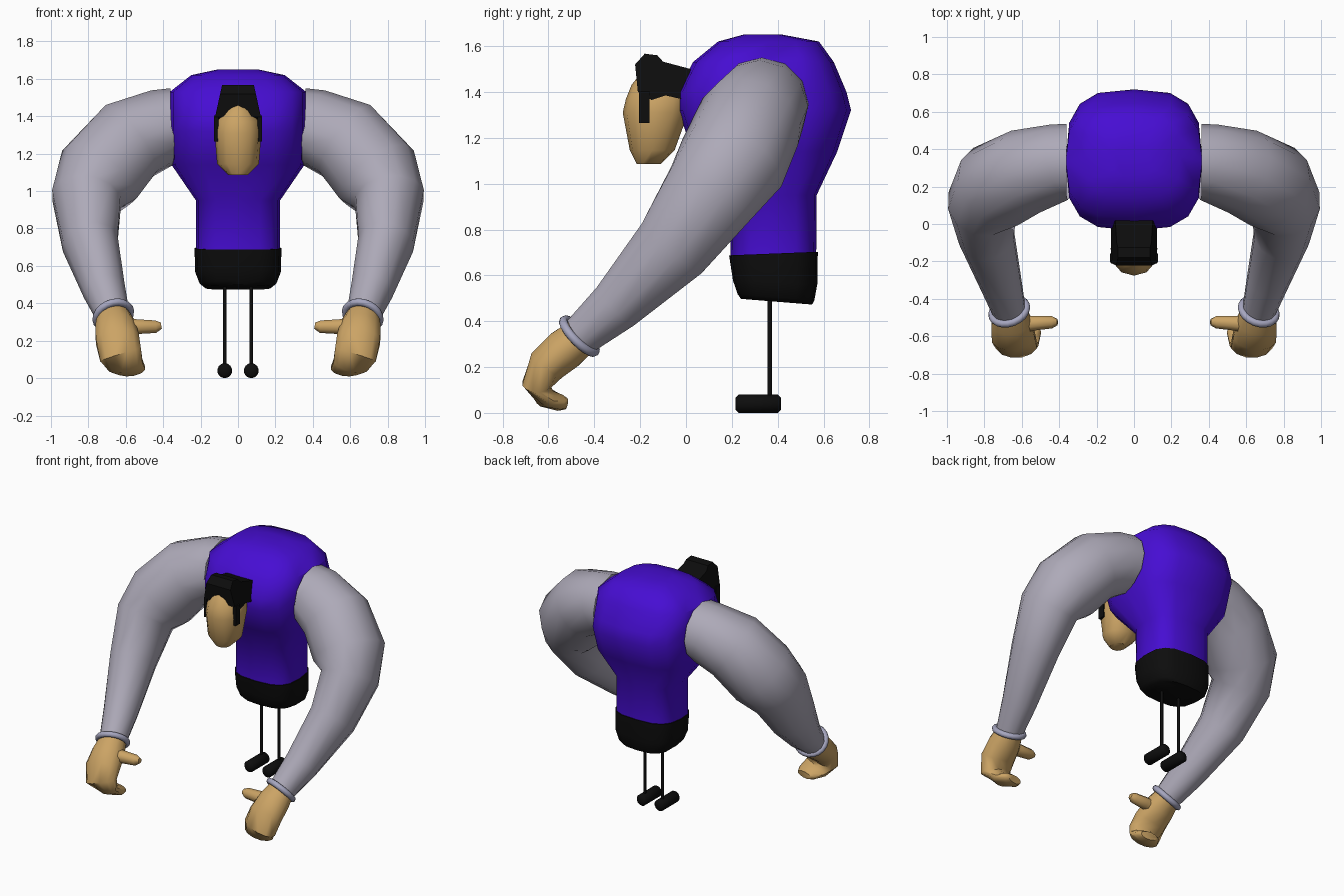
import bpy, bmesh, math
from mathutils import Vector

cube = bpy.data.objects.get("Cube")
if cube:
    bpy.data.objects.remove(cube, do_unlink=True)


def material(name, rgb):
    m = bpy.data.materials.new(name)
    m.use_nodes = True
    m.diffuse_color = (*rgb, 1)
    bsdf = m.node_tree.nodes["Principled BSDF"]
    bsdf.inputs["Base Color"].default_value = (*rgb, 1)
    bsdf.inputs["Roughness"].default_value = 0.8
    return m


PURPLE = material("violet_shirt", (0.062, 0.004, 0.65))
GREY = material("pale_grey_sleeve", (0.42, 0.40, 0.48))
CUFF = material("bluish_grey_cuff", (0.38, 0.38, 0.52))
SKIN = material("tan_skin", (0.60, 0.37, 0.13))
BLACK = material("black", (0.004, 0.004, 0.004))


def finish(name, bm, mat, angle=45):
    bmesh.ops.recalc_face_normals(bm, faces=bm.faces[:])
    mesh = bpy.data.meshes.new(name)
    bm.to_mesh(mesh)
    bm.free()
    mesh.materials.append(mat)
    mesh.shade_smooth()
    mesh.set_sharp_from_angle(angle=math.radians(angle))
    obj = bpy.data.objects.new(name, mesh)
    bpy.context.collection.objects.link(obj)
    return obj


def skin_rings(name, rings, mat, angle=45):
    """Bridge a list of equal point rings and cap both ends."""
    bm = bmesh.new()
    loops = [[bm.verts.new(p) for p in ring] for ring in rings]
    n = len(loops[0])
    for a, b in zip(loops, loops[1:]):
        for i in range(n):
            j = (i + 1) % n
            bm.faces.new((a[i], a[j], b[j], b[i]))
    bm.faces.new(loops[0])
    bm.faces.new(loops[-1])
    return finish(name, bm, mat, angle)


def stack(name, levels, mat, power=3, sides=16, angle=45):
    """Upright loft; each level is height, half width, front y, back y, slope."""
    rings = []
    for z, hx, y0, y1, slope in levels:
        ring = []
        for i in range(sides):
            t = 2 * math.pi * i / sides
            c, s = math.cos(t), math.sin(t)
            x = math.copysign(abs(c) ** (2 / power), c) * hx
            y = math.copysign(abs(s) ** (2 / power), s) * (y1 - y0) / 2
            ring.append((x, y + (y0 + y1) / 2, z + slope * y))
        rings.append(ring)
    return skin_rings(name, rings, mat, angle)


def sweep(name, side, path, mat, ref, start=None, sides=12, angle=50):
    """Tube along stations of centre, radius across ref, radius along ref."""
    pts = [Vector(p[:3]) for p in path]
    ref = Vector(ref)
    rings = []
    for k, (p, st) in enumerate(zip(pts, path)):
        t = pts[min(k + 1, len(pts) - 1)] - pts[max(k - 1, 0)]
        if k == 0 and start:
            t = Vector(start)
        t.normalize()
        u = t.cross(ref).normalized()
        v = u.cross(t)
        ring = []
        for i in range(sides):
            a = 2 * math.pi * (i + 0.5) / sides
            q = p + u * math.cos(a) * st[3] + v * math.sin(a) * st[4]
            ring.append((q.x * side, q.y, q.z))
        rings.append(ring)
    return skin_rings(name, rings, mat, angle)


# Torso and belt
stack("torso", [
    (0.68, 0.225, 0.195, 0.568, 0.04),
    (0.95, 0.225, 0.19, 0.57, 0),
    (1.14, 0.355, 0.03, 0.66, 0),
    (1.32, 0.365, -0.035, 0.72, 0),
    (1.40, 0.365, -0.035, 0.70, 0),
    (1.53, 0.365, 0.03, 0.645, 0),
    (1.62, 0.25, 0.14, 0.58, 0),
    (1.65, 0.11, 0.25, 0.42, 0),
], PURPLE)
stack("belt", [
    (0.485, 0.18, 0.24, 0.55, -0.08),
    (0.505, 0.205, 0.225, 0.56, -0.08),
    (0.57, 0.23, 0.205, 0.573, -0.04),
    (0.695, 0.232, 0.188, 0.575, 0.04),
], BLACK)

# Head
stack("head", [
    (1.085, 0.05, -0.215, -0.11, 0),
    (1.145, 0.112, -0.245, -0.05, 0),
    (1.31, 0.125, -0.276, 0.01, 0),
    (1.37, 0.122, -0.262, 0.01, 0),
    (1.43, 0.085, -0.238, 0.0, 0),
    (1.46, 0.05, -0.215, -0.02, 0),
], SKIN, power=2.2, sides=12)

# Hair: side profile pulled across, narrowing to the top
profile = [(-0.21, 1.40), (-0.222, 1.52), (-0.18, 1.567), (-0.125, 1.56),
           (-0.10, 1.532), (0.02, 1.50), (0.02, 1.36), (-0.09, 1.385), (-0.15, 1.365)]
halves = [[(s * (0.124 - 0.22 * max(0, z - 1.39)), y, z) for y, z in profile] for s in (-1, 1)]
skin_rings("hair", halves, BLACK, 25)


def box(name, centre, size, mat):
    bm = bmesh.new()
    bmesh.ops.create_cube(bm, size=1)
    for v in bm.verts:
        v.co = Vector(a * b + c for a, b, c in zip(v.co, size, centre))
    return finish(name, bm, mat, 30)


def cuff(name, side):
    """Small ring wrapped round the wrist."""
    axis = Vector((-0.25, -0.64, -0.62)).normalized()
    bpy.ops.mesh.primitive_torus_add(
        major_radius=0.096, minor_radius=0.02, major_segments=20, minor_segments=8,
        location=(0.667 * side, -0.465, 0.335))
    obj = bpy.context.object
    obj.name = name
    axis.x *= side
    obj.rotation_euler = axis.to_track_quat("Z", "Y").to_euler()
    obj.data.materials.append(CUFF)
    obj.data.shade_smooth()


ARM = [
    (0.36, 0.33, 1.345, 0.205, 0.205),
    (0.40, 0.33, 1.342, 0.207, 0.207),
    (0.58, 0.28, 1.27, 0.232, 0.232),
    (0.74, 0.20, 1.09, 0.24, 0.24),
    (0.81, 0.11, 0.96, 0.19, 0.215),
    (0.79, -0.06, 0.72, 0.152, 0.175),
    (0.715, -0.305, 0.468, 0.115, 0.12),
    (0.67, -0.455, 0.34, 0.092, 0.092),
]
HAND = [
    (0.668, -0.455, 0.335, 0.085, 0.088),
    (0.655, -0.53, 0.275, 0.095, 0.112),
    (0.645, -0.605, 0.21, 0.088, 0.12),
    (0.628, -0.65, 0.125, 0.066, 0.118),
    (0.60, -0.615, 0.068, 0.045, 0.10),
    (0.575, -0.555, 0.046, 0.038, 0.085),
    (0.57, -0.525, 0.04, 0.026, 0.06),
]
THUMB = [
    (0.63, -0.54, 0.275, 0.05, 0.05),
    (0.53, -0.53, 0.275, 0.042, 0.042),
    (0.44, -0.525, 0.275, 0.036, 0.036),
    (0.41, -0.525, 0.28, 0.018, 0.018),
]

for label, s in (("left", 1), ("right", -1)):
    # Arm and hand
    sweep(label + "_arm", s, ARM, GREY, (0, -0.7, 0.7), start=(1, 0, 0))
    cuff(label + "_cuff", s)
    sweep(label + "_hand", s, HAND, SKIN, (1, 0, 0))
    sweep(label + "_thumb", s, THUMB, SKIN, (0, 0, 1), sides=8)
    # Sideburn
    box(label + "_sideburn", (0.116 * s, -0.182, 1.335), (0.022, 0.047, 0.14), BLACK)
    # Leg and rounded foot
    sweep(label + "_leg", s, [(0.071, 0.365, 0.04, 0.01, 0.01),
                              (0.071, 0.365, 0.52, 0.01, 0.01)], BLACK, (0, 1, 0))
    sweep(label + "_foot", s, [
        (0.071, 0.315 + d, 0.04, r, r)
        for d, r in ((-0.1, 0.025), (-0.085, 0.04), (0.085, 0.04), (0.1, 0.025))
    ], BLACK, (0, 0, 1), sides=14)
